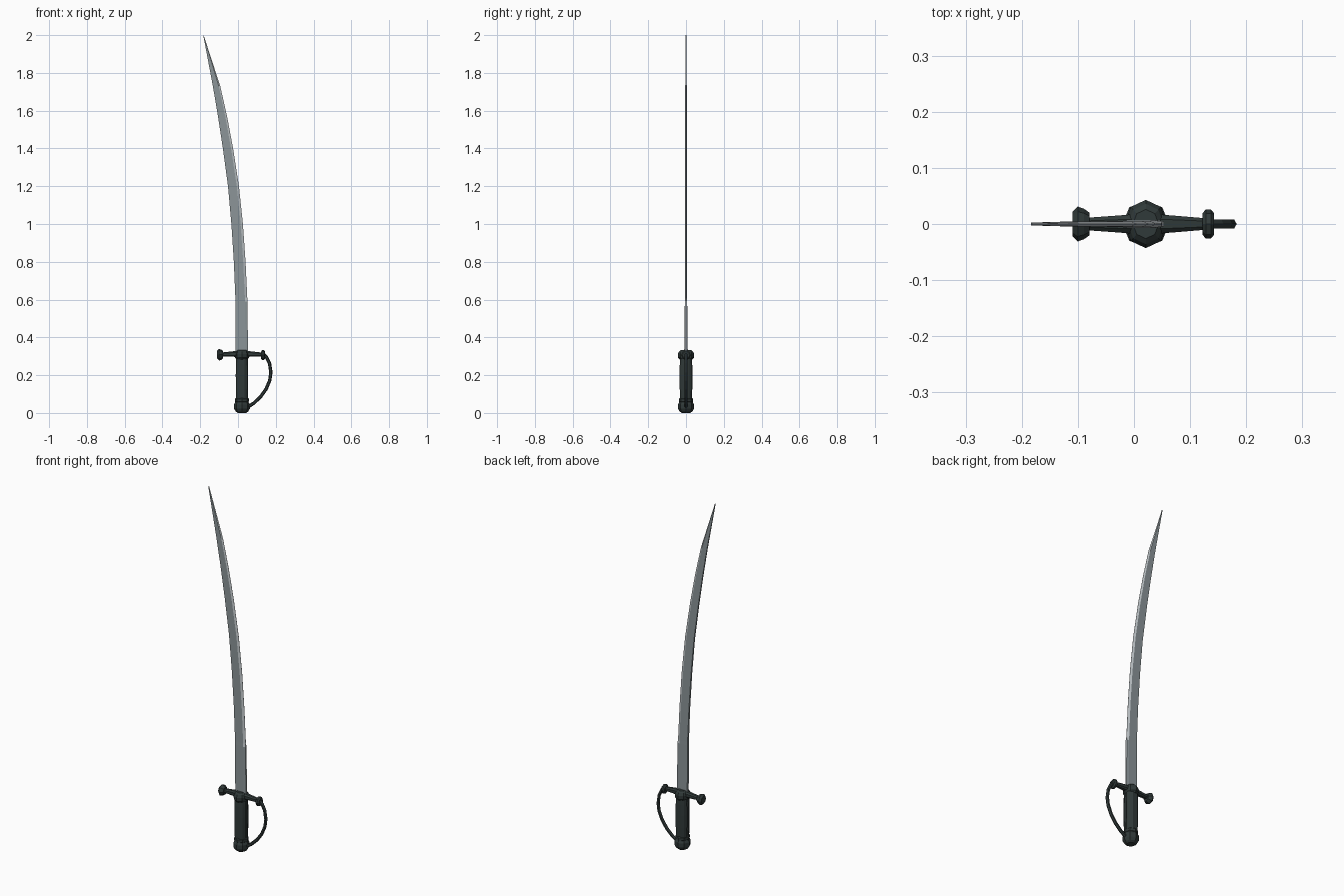
import bpy, bmesh, math
from mathutils import Vector

if "Cube" in bpy.data.objects:
    bpy.data.objects.remove(bpy.data.objects["Cube"])

def mat(name, c):
    m = bpy.data.materials.new(name)
    m.diffuse_color = (*c, 1)
    m.use_nodes = True
    m.node_tree.nodes["Principled BSDF"].inputs["Base Color"].default_value = m.diffuse_color
    return m

STEEL = mat("blade_steel", (0.26, 0.30, 0.315))
EDGE = mat("bright_edge", (0.52, 0.56, 0.58))
DARK = mat("dark_iron", (0.030, 0.042, 0.041))
CX = 0.021  # handle axis

def loft(name, rings, material):
    """Skin closed rings of points and cap both ends."""
    bm = bmesh.new()
    rv = [[bm.verts.new(p) for p in r] for r in rings]
    n = len(rv[0])
    for a, b in zip(rv, rv[1:]):
        for i in range(n):
            bm.faces.new((a[i], a[(i + 1) % n], b[(i + 1) % n], b[i]))
    bm.faces.new(rv[0])
    bm.faces.new(rv[-1])
    bmesh.ops.recalc_face_normals(bm, faces=bm.faces)
    me = bpy.data.meshes.new(name)
    bm.to_mesh(me)
    bm.free()
    me.materials.append(material)
    ob = bpy.data.objects.new(name, me)
    bpy.context.collection.objects.link(ob)
    return ob

def turned_z(name, profile, material, sides=8, sx=1.0):
    """Upright turned part: profile of (z, radius)."""
    rings = []
    for z, r in profile:
        angles = [math.pi / 2 + math.tau * i / sides for i in range(sides)]
        rings.append([(CX + r * sx * math.cos(a), r * math.sin(a), z) for a in angles])
    return loft(name, rings, material)

def turned_x(name, profile, material, zc, sides=8):
    """Part turned about the x axis: profile of (x, radius)."""
    rings = [[(x, r * math.cos(math.tau * i / sides), zc + r * math.sin(math.tau * i / sides))
              for i in range(sides)] for x, r in profile]
    return loft(name, rings, material)

# Blade: (z, spine x, edge x, half thickness); flat spine on the inner curve,
# ground bright edge on the outer curve, blunt below z = 0.6
stations = [(0.31, -0.012, 0.053, 0.0068, 0.7), (0.59, -0.014, 0.050, 0.0066, 0.7),
            (0.61, -0.014, 0.049, 0.0062, 0.08), (0.80, -0.022, 0.040, 0.0056, 0.08),
            (1.00, -0.035, 0.026, 0.0052, 0.08), (1.20, -0.053, 0.005, 0.0048, 0.08),
            (1.40, -0.080, -0.026, 0.0045, 0.08), (1.57, -0.106, -0.058, 0.0042, 0.08),
            (1.73, -0.133, -0.094, 0.0040, 0.08), (2.0, -0.184, -0.182, 0.0025, 0.08)]
rings = []
for z, s, e, t, blunt in stations:
    b = e - 0.20 * (e - s)
    rings.append([(s, -t, z), (b, -t, z), (e, -t * blunt, z), (e, t * blunt, z), (b, t, z), (s, t, z)])
blade = loft("blade", rings, STEEL)
blade.data.materials.append(EDGE)
for f in blade.data.polygons:
    if f.normal.x > 0.25 and abs(f.normal.z) < 0.6 and f.center.z < 1.99:
        f.material_index = 1

# Handle: pommel, grip grooved along its narrow sides, collar
turned_z("pommel", [(0, 0.022), (0.008, 0.034), (0.022, 0.042), (0.045, 0.042), (0.060, 0.034)],
         DARK, sx=0.99)
turned_z("pommel_ring", [(0.056, 0.034), (0.060, 0.038), (0.074, 0.038), (0.079, 0.033)], DARK, sx=0.97)
grip = []
for z, k in [(0.07, 0.92), (0.13, 0.98), (0.20, 1.0), (0.26, 0.97), (0.295, 0.92)]:
    side = [(0.013, -0.034), (0.026, -0.026), (0.033, -0.014), (0.033, -0.005), (0.027, 0)]
    right = side + [(x, -y) for x, y in side[-2::-1]]
    outline = right + [(-x, -y) for x, y in right]
    grip.append([(CX + x * k, y * k, z) for x, y in outline])
loft("grip", grip, DARK)
turned_z("collar", [(0.283, 0.034), (0.292, 0.042), (0.312, 0.043), (0.326, 0.036), (0.334, 0.026)],
         DARK, sx=0.88)

# Crossguard: tapered bar with chamfered section
bar = []
for x, hy, hz, zc in [(-0.085, 0.011, 0.010, 0.310), (-0.03, 0.015, 0.014, 0.312),
                      (CX, 0.019, 0.019, 0.313), (0.07, 0.015, 0.014, 0.312),
                      (0.13, 0.010, 0.010, 0.309)]:
    bar.append([(x, hy * a, zc + hz * b) for a, b in
                [(1, .5), (.5, 1), (-.5, 1), (-1, .5), (-1, -.5), (-.5, -1), (.5, -1), (1, -.5)]])
loft("crossguard", bar, DARK)
turned_x("left_finial", [(-0.110, 0.021), (-0.100, 0.031), (-0.089, 0.027), (-0.079, 0.020)], DARK, 0.308)
turned_x("right_finial", [(0.122, 0.019), (0.128, 0.026), (0.137, 0.026), (0.143, 0.019)], DARK, 0.306)

# Knuckle bow: hexagonal bar swept along an arc in the xz plane
path = [Vector(p) for p in [(0.135, 0, 0.312), (0.152, 0, 0.293), (0.167, 0, 0.262),
                            (0.174, 0, 0.215), (0.168, 0, 0.172), (0.149, 0, 0.127),
                            (0.120, 0, 0.086), (0.084, 0, 0.052), (0.045, 0, 0.027)]]
bow = []
for i, p in enumerate(path):
    d = (path[min(i + 1, len(path) - 1)] - path[max(i - 1, 0)]).normalized()
    side = Vector((-d.z, 0, d.x))
    bow.append([p + side * (0.009 * a) + Vector((0, 0.008 * b, 0)) for a, b in
                [(1, 0), (.5, 1), (-.5, 1), (-1, 0), (-.5, -1), (.5, -1)]])
loft("knuckle_bow", bow, DARK)
